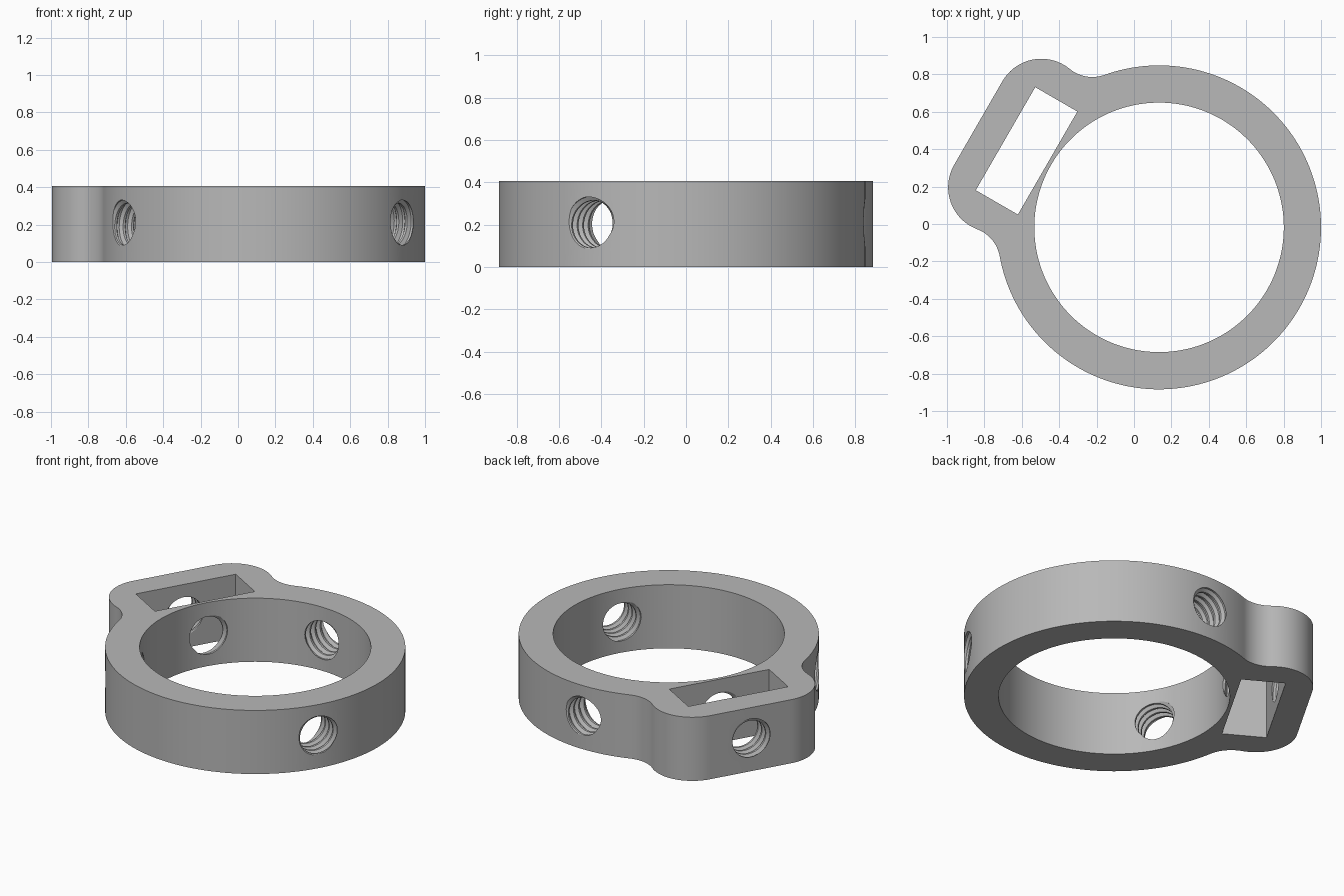
import bpy, bmesh
from math import cos, sin, pi, atan2, hypot, sqrt, radians
from mathutils import Matrix, Vector

if "Cube" in bpy.data.objects:
    bpy.data.objects.remove(bpy.data.objects["Cube"], do_unlink=True)

CENTRE = Vector((0.134, -0.018, 0))
HEIGHT, OUTER, BORE = 0.405, 0.866, 0.667
LUG = radians(150)                      # direction the lug points in
CORNER, CORNER_R, FILLET_R = (0.876, 0.258), 0.24, 0.19
MINOR, MAJOR, PITCH = 0.112, 0.131, 0.052

grey = bpy.data.materials.new("plain grey")
grey.use_nodes = True
colour = (0.48, 0.48, 0.48, 1)
grey.diffuse_color = colour
grey.node_tree.nodes["Principled BSDF"].inputs["Base Color"].default_value = colour


def make_object(name, bm, angle):
    """Turn a bmesh into an object rotated about the ring axis."""
    bmesh.ops.recalc_face_normals(bm, faces=bm.faces)
    bm.transform(Matrix.Translation(CENTRE) @ Matrix.Rotation(angle, 4, 'Z'))
    mesh = bpy.data.meshes.new(name)
    bm.to_mesh(mesh)
    bm.free()
    mesh.materials.append(grey)
    obj = bpy.data.objects.new(name, mesh)
    bpy.context.collection.objects.link(obj)
    return obj


def prism(name, points, z0, z1, angle):
    """Extrude a flat outline from z0 to z1."""
    bm = bmesh.new()
    face = bm.faces.new([bm.verts.new((x, y, z0)) for x, y in points])
    top = bmesh.ops.extrude_face_region(bm, geom=[face])["geom"]
    verts = [v for v in top if isinstance(v, bmesh.types.BMVert)]
    bmesh.ops.translate(bm, verts=verts, vec=(0, 0, z1 - z0))
    return make_object(name, bm, angle)


def arc(centre, radius, start, end, steps):
    """Arc points, leaving out the first one."""
    angles = [start + (end - start) * i / steps for i in range(1, steps + 1)]
    return [(centre[0] + radius * cos(a), centre[1] + radius * sin(a)) for a in angles]


def screw(name, angle, start, end, sides=40):
    """Solid helical thread along a radial line, used as a cutter."""
    bm = bmesh.new()
    radii = (MINOR, MINOR, MAJOR, MAJOR)
    rows = int((end - start) / PITCH) * 4
    grid = []
    for k in range(rows + 4):
        r = radii[k % 4]
        grid.append([bm.verts.new((start + (k / 4 + j / sides) * PITCH,
                                   r * cos(2 * pi * j / sides),
                                   r * sin(2 * pi * j / sides) + HEIGHT / 2))
                     for j in range(sides)])

    def vert(k, j):
        return grid[k][j] if j < sides else grid[k + 4][0]

    for k in range(rows - 1):
        for j in range(sides):
            bm.faces.new((vert(k, j), vert(k, j + 1), vert(k + 1, j + 1), vert(k + 1, j)))
    bmesh.ops.delete(bm, geom=[v for v in bm.verts if not v.link_faces], context='VERTS')
    # close both ends with fans
    low = bm.verts.new((start, 0, HEIGHT / 2))
    high = bm.verts.new((end + PITCH, 0, HEIGHT / 2))
    middle = (start + end) / 2
    for edge in [e for e in bm.edges if e.is_boundary]:
        a, b = edge.verts
        bm.faces.new((a, b, low if a.co.x < middle else high))
    return make_object(name, bm, angle)


# Outline: ring arc, concave fillet and rounded lug corner, then mirrored
ring_r, corner_r = OUTER + FILLET_R, CORNER_R + FILLET_R
d = hypot(*CORNER)
along = (ring_r ** 2 - corner_r ** 2 + d ** 2) / (2 * d)
across = sqrt(ring_r ** 2 - along ** 2)
ex, ey = CORNER[0] / d, CORNER[1] / d
fillet = (along * ex - across * ey, along * ey + across * ex)
turn = atan2(fillet[1], fillet[0])
lean = atan2(fillet[1] - CORNER[1], fillet[0] - CORNER[0])
half = arc((0, 0), OUTER, pi, turn, 70)
half += arc(fillet, FILLET_R, turn + pi, lean + pi, 16)
half += arc(CORNER, CORNER_R, lean, 0, 24)
outline = [(-OUTER, 0)] + half + [(x, -y) for x, y in reversed(half)]
body = prism("clamp_ring", outline, 0, HEIGHT, LUG)

# Bore, nut slot and four threaded screw holes
cutters = [
    prism("bore_cutter", arc((0, 0), BORE, 0, 2 * pi, 144), -0.1, HEIGHT + 0.1, 0),
    prism("slot_cutter", [(0.688, -0.318), (0.948, -0.318), (0.948, 0.318), (0.688, 0.318)],
          -0.1, HEIGHT + 0.1, LUG),
    screw("lug_screw_cutter", LUG, 0.5, 1.2),
]
for degrees in (-30, 90, 210):
    cutters.append(screw("ring_screw_cutter", radians(degrees), 0.5, 0.96))

bpy.context.view_layer.objects.active = body
for cutter in cutters:
    cutter.hide_render = True
    cut = body.modifiers.new("cut", 'BOOLEAN')
    cut.operation, cut.solver, cut.object = 'DIFFERENCE', 'EXACT', cutter
    bpy.ops.object.modifier_apply(modifier=cut.name)
    bpy.data.objects.remove(cutter, do_unlink=True)

# Smooth round walls, sharp rims and threads
bpy.ops.object.select_all(action='DESELECT')
body.select_set(True)
bpy.ops.object.shade_smooth_by_angle(angle=radians(25))
